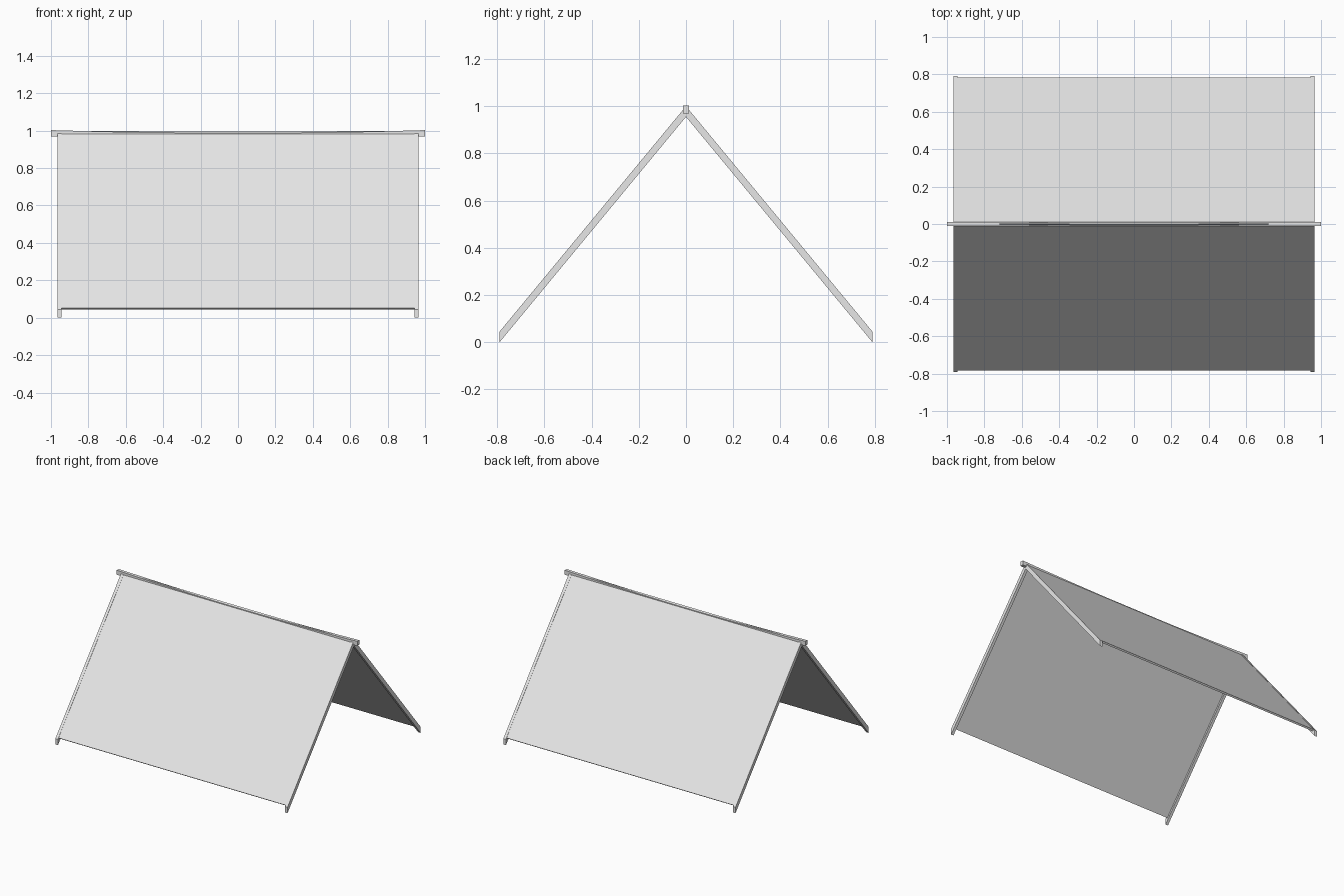
import bpy
import bmesh

cube = bpy.data.objects.get("Cube")
if cube:
    bpy.data.objects.remove(cube, do_unlink=True)

GREY = (0.8, 0.8, 0.8, 1.0)
mat = bpy.data.materials.new("light grey")
mat.use_nodes = True
mat.diffuse_color = GREY
mat.node_tree.nodes["Principled BSDF"].inputs["Base Color"].default_value = GREY

APEX, EAVE_Y, EAVE_Z = 1.0, 0.79, 0.045
SLOPE = (APEX - EAVE_Z) / EAVE_Y
RAFTER_OUT, RAFTER_IN = 0.965, 0.944


def roof_z(y, drop=0.0):
    """Height of the roof plane at distance y from the ridge."""
    return APEX - SLOPE * abs(y) - drop


def extrude_sections(name, sections):
    """Skin a list of matching closed cross-sections into a solid."""
    bm = bmesh.new()
    rings = [[bm.verts.new(p) for p in ring] for ring in sections]
    for a, b in zip(rings, rings[1:]):
        for i in range(len(a)):
            j = (i + 1) % len(a)
            bm.faces.new((a[i], a[j], b[j], b[i]))
    bm.faces.new(rings[0])
    bm.faces.new(rings[-1])
    bmesh.ops.recalc_face_normals(bm, faces=bm.faces)
    mesh = bpy.data.meshes.new(name)
    bm.to_mesh(mesh)
    bm.free()
    mesh.materials.append(mat)
    obj = bpy.data.objects.new(name, mesh)
    bpy.context.collection.objects.link(obj)
    return obj


def prism(name, profile, x0, x1):
    return extrude_sections(name, [[(x, y, z) for y, z in profile] for x in (x0, x1)])


for front, side_y in (("front", -1), ("back", 1)):
    # Sloping rafters with plumb-cut feet, one at each end
    rafter = [(0, APEX), (side_y * EAVE_Y, EAVE_Z),
              (side_y * EAVE_Y, 0), (0, APEX - EAVE_Z)]
    for side, sx in (("right", -1), ("left", 1)):
        prism(f"{front}_{side}_rafter", rafter, sx * RAFTER_IN, sx * RAFTER_OUT)

    # Thin panel between the rafters, square-cut at the eave
    edge, thick = 0.782, 0.013
    dy, dz = thick * 0.77, thick * 0.64
    low = roof_z(edge, 0.003)
    panel = [(0, roof_z(0, 0.003)), (side_y * edge, low),
             (side_y * (edge - dy), low - dz), (0, roof_z(0, 0.023))]
    prism(f"{front}_roof_panel", panel, -RAFTER_IN, RAFTER_IN)

# Ridge beam, sagging gently towards the middle
HALF, STEPS, SAG = 0.012, 12, 0.016
sections = []
for i in range(STEPS + 1):
    x = -1 + 2 * i / STEPS
    sag = SAG * (1 - x * x)
    sections.append([(x, y, z - sag) for y, z in
                     ((-HALF, 0.97), (HALF, 0.97), (HALF, 1.003), (-HALF, 1.003))])
ridge = extrude_sections("ridge_beam", sections)
bpy.context.view_layer.objects.active = ridge
ridge.select_set(True)
bpy.ops.object.shade_smooth_by_angle()
